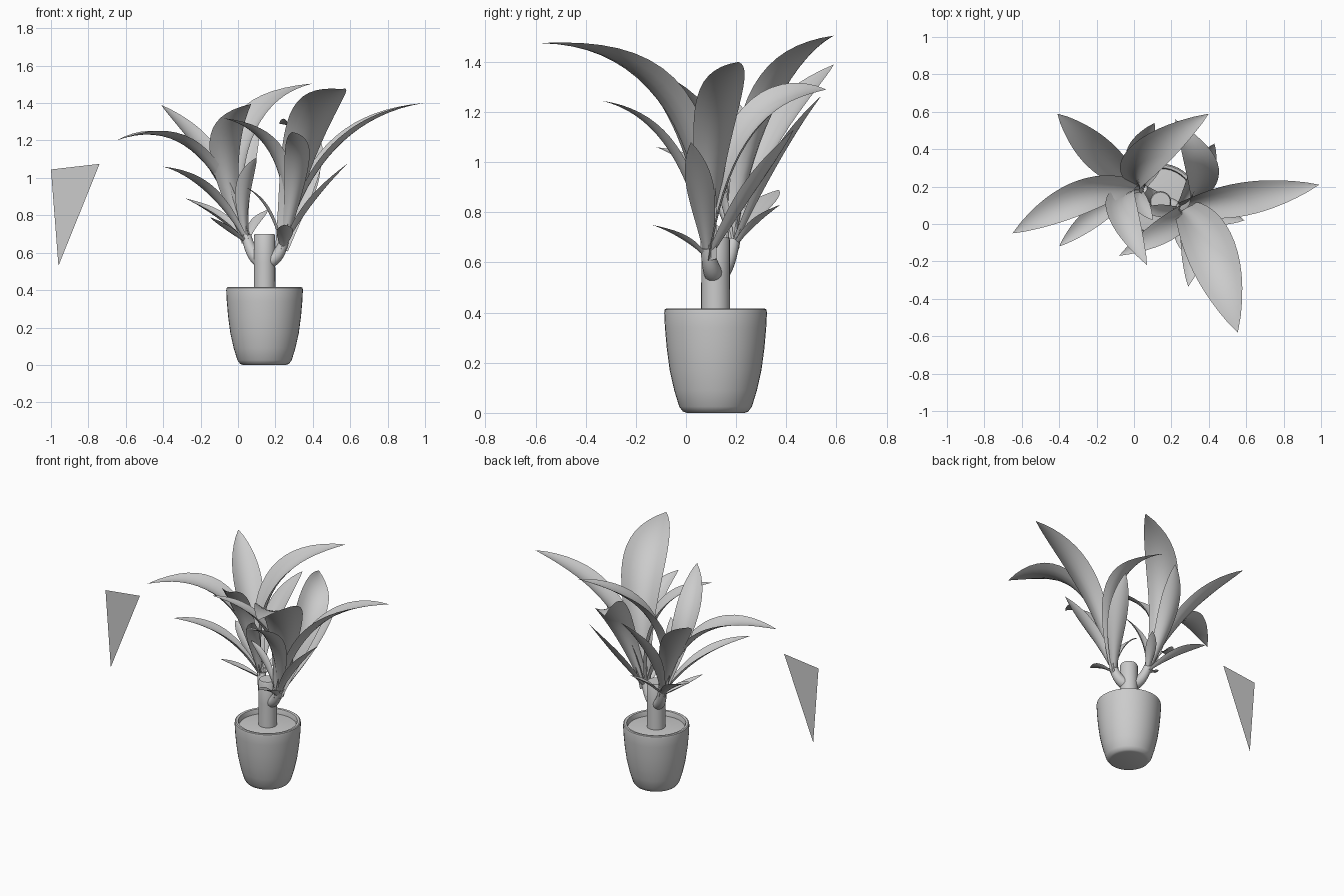
import bpy, math
from mathutils import Vector

if "Cube" in bpy.data.objects:
    bpy.data.objects.remove(bpy.data.objects["Cube"])

CX, CY = 0.142, 0.118


def make(name, verts, faces, smooth=True):
    me = bpy.data.meshes.new(name)
    me.from_pydata([tuple(v) for v in verts], [], faces)
    me.update()
    ob = bpy.data.objects.new(name, me)
    bpy.context.collection.objects.link(ob)
    if smooth:
        bpy.context.view_layer.objects.active = ob
        ob.select_set(True)
        bpy.ops.object.shade_smooth_by_angle(angle=math.radians(40))
        ob.select_set(False)
    return ob


def lathe(name, prof, n=40):
    # revolve (radius, height) points, capping both ends
    v = [(CX + r * math.cos(2 * math.pi * i / n), CY + r * math.sin(2 * math.pi * i / n), z)
         for r, z in prof for i in range(n)]
    f = [(j * n + i, j * n + (i + 1) % n, (j + 1) * n + (i + 1) % n, (j + 1) * n + i)
         for j in range(len(prof) - 1) for i in range(n)]
    f.append(tuple(reversed(range(n))))
    f.append(tuple(range((len(prof) - 1) * n, len(prof) * n)))
    return make(name, v, f)


def quad(a, m, b, t):
    # parabola passing through a, m, b
    c = 2 * m - (a + b) / 2
    p = (1 - t) ** 2 * a + 2 * t * (1 - t) * c + t * t * b
    d = 2 * (1 - t) * (c - a) + 2 * t * (b - c)
    return p, d.normalized()


def leaf(name, base, mid, tip, width, roll=0.0, n=18, k=6):
    a, m, b = Vector(base), Vector(mid), Vector(tip)
    flat = Vector((b.x - a.x, b.y - a.y, 0)).normalized()
    side0 = Vector((-flat.y, flat.x, 0))
    v, f = [], []
    for j in range(n + 1):
        t = j / n
        p, d = quad(a, m, b, t)
        up0 = d.cross(side0).normalized()
        side = side0 * math.cos(roll) + up0 * math.sin(roll)
        up = d.cross(side).normalized()
        w = width / 2 * (0.3 * (1 - t) + max(0, math.sin(math.pi * t ** 1.45)) ** 0.85)
        bend = 0.65 * (1 - t) + 0.15
        for i in range(k + 1):
            s = 2 * i / k - 1
            v.append(p + side * (s * w) + up * (w * bend * (s * s - 0.3)))
    for j in range(n):
        for i in range(k):
            q = j * (k + 1) + i
            f.append((q, q + 1, q + k + 2, q + k + 1))
    return make(name, v, f)


def branch(name, a, m, b, r0, r1, n=8, k=16):
    a, m, b = Vector(a), Vector(m), Vector(b)
    v, f = [], []
    for j in range(n + 1):
        t = j / n
        p, d = quad(a, m, b, t)
        x = d.cross(Vector((0, 0, 1))).normalized()
        y = d.cross(x)
        r = r0 + (r1 - r0) * t
        v += [p + r * (math.cos(2 * math.pi * i / k) * x + math.sin(2 * math.pi * i / k) * y) for i in range(k)]
    for j in range(n):
        for i in range(k):
            f.append((j * k + i, j * k + (i + 1) % k, (j + 1) * k + (i + 1) % k, (j + 1) * k + i))
    f.append(tuple(range(n * k, (n + 1) * k)))
    return make(name, v, f)


# pot, soil and trunk
lathe("pot", [(0.115, 0), (0.13, 0.005), (0.145, 0.025), (0.165, 0.09), (0.183, 0.17), (0.195, 0.26),
              (0.202, 0.34), (0.205, 0.40), (0.203, 0.412), (0.197, 0.416), (0.183, 0.414),
              (0.18, 0.405), (0.177, 0.365)])
lathe("soil", [(0.178, 0.365), (0.178, 0.382), (0.1, 0.39), (0.05, 0.392)])
lathe("trunk", [(0.058, 0.37), (0.057, 0.55), (0.057, 0.69), (0.052, 0.70)], 24)

# two side shoots
L, R = (0.05, 0.185, 0.65), (0.238, 0.087, 0.61)
branch("left_branch", (0.14, 0.12, 0.55), (0.083, 0.158, 0.592), (0.045, 0.19, 0.69), 0.042, 0.026)
branch("right_branch", (0.145, 0.118, 0.55), (0.205, 0.10, 0.58), (0.245, 0.085, 0.66), 0.042, 0.026)

# leaves: midpoint, tip, width, optional roll
left = [
    ((-0.24, 0.16, 1.155), (-0.65, -0.05, 1.20), 0.16),
    ((-0.15, 0.34, 1.09), (-0.41, 0.59, 1.39), 0.16),
    ((0.04, 0.33, 1.24), (0.40, 0.59, 1.505), 0.18),
    ((-0.07, 0.10, 1.14), (0.07, -0.22, 1.395), 0.15),
    ((-0.16, 0.08, 0.93), (-0.40, -0.12, 1.06), 0.10),
    ((-0.10, 0.28, 0.79), (-0.28, 0.37, 0.89), 0.10),
    ((0.02, 0.36, 1.00), (0.11, 0.54, 1.265), 0.12),
    ((0.03, 0.12, 0.92), (0.10, 0.02, 1.11), 0.08),
    ((0.09, 0.27, 0.75), (0.16, 0.375, 0.83), 0.06),
    ((-0.05, 0.12, 0.72), (-0.15, 0.03, 0.79), 0.06),
]
right = [
    ((0.39, -0.09, 1.26), (0.555, -0.58, 1.475), 0.24),
    ((0.51, 0.12, 1.16), (0.99, 0.21, 1.40), 0.16),
    ((0.21, 0.0, 1.10), (-0.08, -0.17, 1.32), 0.12),
    ((0.315, -0.06, 1.05), (0.29, -0.335, 1.245), 0.12),
    ((0.38, 0.06, 0.85), (0.59, 0.02, 1.08), 0.10),
    ((0.35, 0.25, 0.87), (0.43, 0.43, 1.13), 0.11),
    ((0.36, 0.25, 1.13), (0.22, 0.56, 1.29), 0.17, 0.5),
    ((0.16, 0.07, 0.83), (0.04, 0.08, 0.95), 0.06),
    ((0.25, 0.0, 0.69), (0.25, -0.135, 0.75), 0.08),
]
for side, base, rows in (("left", L, left), ("right", R, right)):
    for i, row in enumerate(rows):
        leaf(f"{side}_leaf_{i + 1}", base, *row)

# loose triangular card floating beside the plant
make("loose_triangle", [(-1.0, 0.0, 1.045), (-0.96, 0.0, 0.53), (-0.74, 0.0, 1.075)], [(0, 1, 2)], False)
